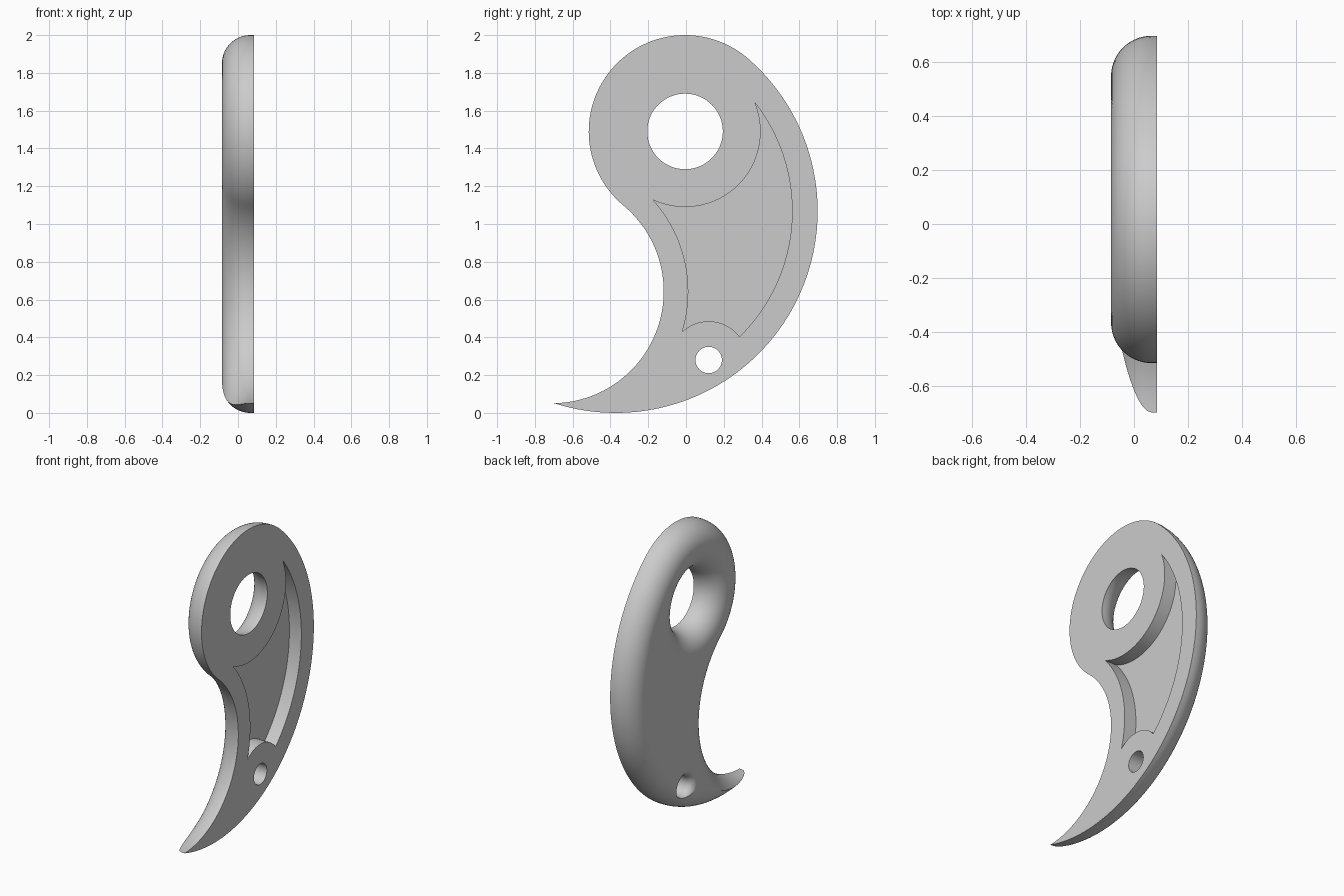
import bpy, bmesh, math
from mathutils import Vector

if "Cube" in bpy.data.objects:
    bpy.data.objects.remove(bpy.data.objects["Cube"])

# Side profile in (y, z): every edge is an arc about one of these centres
RING, RING_R = Vector((-0.005, 1.49)), 0.51
SPINE, SPINE_R = Vector((-0.3715, 1.0685)), 1.0685
BELLY = Vector((-0.71, 0.643))
BELLY_R = (RING - BELLY).length - RING_R
EYELET = Vector((0.12, 0.28))
FRONT, BACK, FILLET = 0.085, -0.085, 0.15
STEPS = 14


def meet(a, ra, b, rb, side):
    """Intersection of two circles, on the chosen side of the line a-b."""
    dist = (b - a).length
    u = (b - a) / dist
    t = (ra * ra - rb * rb + dist * dist) / (2 * dist)
    h = math.sqrt(max(ra * ra - t * t, 0))
    return a + u * t + Vector((-u.y, u.x)) * h * side


def arc(c, p, q, n=48):
    """Points of the shorter arc from p towards q, leaving out q."""
    r = (p - c).length
    a0 = math.atan2(p.y - c.y, p.x - c.x)
    a1 = math.atan2(q.y - c.y, q.x - c.x)
    sweep = (a1 - a0 + math.pi) % math.tau - math.pi
    angles = [a0 + sweep * i / n for i in range(n)]
    return [c + r * Vector((math.cos(a), math.sin(a))) for a in angles]


def claw_outline(d):
    """Outline shrunk inwards by d."""
    tip = meet(SPINE, SPINE_R - d, BELLY, BELLY_R + d, 1)
    neck = RING + (BELLY - RING).normalized() * (RING_R - d)
    shoulder = RING + (RING - SPINE).normalized() * (RING_R - d)
    top = RING + Vector((0, RING_R - d))
    return (arc(BELLY, tip, neck) + arc(RING, neck, top)
            + arc(RING, top, shoulder, 16) + arc(SPINE, shoulder, tip, 72))


def circle(c, r, n=72):
    return [c + r * Vector((math.cos(math.tau * i / n), math.sin(math.tau * i / n)))
            for i in range(n)]


def loft(name, rows):
    """Closed solid through (x, outline) rows."""
    bm = bmesh.new()
    loops = [[bm.verts.new((x, p.x, p.y)) for p in pts] for x, pts in rows]
    for lo, hi in zip(loops, loops[1:]):
        for i in range(len(lo)):
            bm.faces.new((lo[i - 1], lo[i], hi[i], hi[i - 1]))
    bm.faces.new(loops[0])
    bm.faces.new(loops[-1])
    bmesh.ops.recalc_face_normals(bm, faces=bm.faces)
    mesh = bpy.data.meshes.new(name)
    bm.to_mesh(mesh)
    bm.free()
    obj = bpy.data.objects.new(name, mesh)
    bpy.context.collection.objects.link(obj)
    return obj


def quarter_round(f):
    """(depth, inset) pairs of a fillet of radius f."""
    angles = [math.pi / 2 * i / STEPS for i in range(STEPS + 1)]
    return [(f * math.sin(a), f * (1 - math.cos(a))) for a in angles]


def flared_hole(name, c, r, f):
    """Cutter that widens towards the rounded side."""
    start = BACK - 0.0005 + f
    rows = [(0.2, circle(c, r))]
    rows += [(start - depth, circle(c, r + inset)) for depth, inset in quarter_round(f)]
    rows.append((-0.2, circle(c, r + f)))
    return loft(name, rows)


# Claw body: flat on one side, rounded over on the other
claw = loft("claw_body", [(FRONT, claw_outline(0))]
            + [(BACK + FILLET - depth, claw_outline(inset))
               for depth, inset in quarter_round(FILLET)])

# Recess in the flat side, with edges parallel to the outline and holes
upper = meet(RING, 0.4, SPINE, SPINE_R - 0.135, 1)
inner = meet(RING, 0.4, BELLY, BELLY_R + 0.13, 1)
lower = meet(BELLY, BELLY_R + 0.13, EYELET, 0.205, 1)
outer = meet(EYELET, 0.205, SPINE, SPINE_R - 0.135, -1)
recess = (arc(RING, upper, inner) + arc(BELLY, inner, lower)
          + arc(EYELET, lower, outer, 24) + arc(SPINE, outer, upper))

cutters = [
    flared_hole("finger_hole_cutter", RING, 0.2, FILLET),
    flared_hole("eyelet_cutter", EYELET, 0.07, 0.05),
    loft("recess_cutter", [(0.2, recess), (FRONT - 0.09, recess)]),
]

# Cut the holes and recess
bpy.ops.object.select_all(action='DESELECT')
claw.select_set(True)
bpy.context.view_layer.objects.active = claw
for cutter in cutters:
    mod = claw.modifiers.new(cutter.name, 'BOOLEAN')
    mod.operation, mod.solver, mod.object = 'DIFFERENCE', 'EXACT', cutter
    bpy.ops.object.modifier_apply(modifier=mod.name)
    bpy.data.objects.remove(cutter)

# Smooth shading with crisp edges
bpy.ops.object.shade_smooth_by_angle(angle=math.radians(30))
weighted = claw.modifiers.new("weighted_normals", 'WEIGHTED_NORMAL')
weighted.keep_sharp = True

# Plain grey
grey = bpy.data.materials.new("plain_grey")
grey.use_nodes = True
grey.diffuse_color = (0.6, 0.6, 0.6, 1)
grey.node_tree.nodes["Principled BSDF"].inputs["Base Color"].default_value = (0.6, 0.6, 0.6, 1)
claw.data.materials.clear()
claw.data.materials.append(grey)
